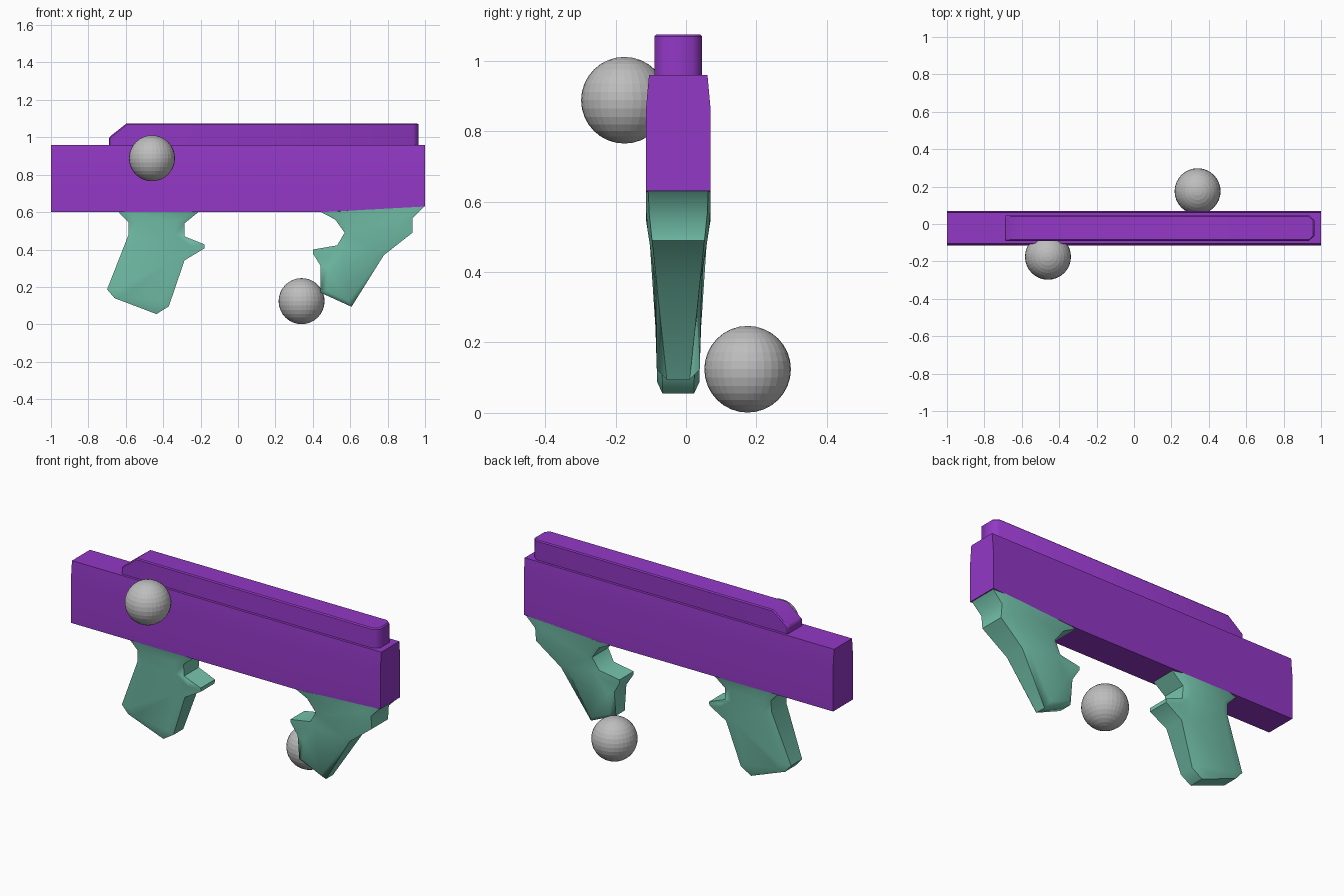
import bpy, bmesh, math
from mathutils import Vector

if "Cube" in bpy.data.objects:
    bpy.data.objects.remove(bpy.data.objects["Cube"])

YC = -0.022  # mid plane of the body


def material(name, color):
    m = bpy.data.materials.new(name)
    m.diffuse_color = (*color, 1)
    m.use_nodes = True
    m.node_tree.nodes["Principled BSDF"].inputs["Base Color"].default_value = m.diffuse_color
    return m


PURPLE = material("purple", (0.29, 0.04, 0.56))
TEAL = material("teal green", (0.18, 0.56, 0.42))
GREY = material("grey", (0.51, 0.51, 0.51))


def loft(name, rings, mat, angle, bevel=0):
    """Skin a row of equal-length point rings and cap both ends."""
    bm = bmesh.new()
    vs = [[bm.verts.new(p) for p in ring] for ring in rings]
    n = len(vs[0])
    for a, b in zip(vs, vs[1:]):
        for i in range(n):
            j = (i + 1) % n
            bm.faces.new((a[i], a[j], b[j], b[i]))
    caps = [bm.faces.new(vs[0]), bm.faces.new(vs[-1])]
    bmesh.ops.recalc_face_normals(bm, faces=bm.faces)
    bmesh.ops.triangulate(bm, faces=caps)
    me = bpy.data.meshes.new(name)
    bm.to_mesh(me)
    bm.free()
    ob = bpy.data.objects.new(name, me)
    bpy.context.collection.objects.link(ob)
    me.materials.append(mat)
    bpy.ops.object.select_all(action='DESELECT')
    ob.select_set(True)
    bpy.context.view_layer.objects.active = ob
    bpy.ops.object.shade_smooth_by_angle(angle=math.radians(angle))
    if bevel:
        mod = ob.modifiers.new("soft edges", 'BEVEL')
        mod.width, mod.segments = bevel, 1
        mod.limit_method = 'ANGLE'
        mod.angle_limit = math.radians(50)
    return ob


# Main body: section lofted along x, underside rising at the rear
def body_ring(x, bottom):
    half = [(0.092, bottom), (0.092, 0.86), (0.083, 0.96)]
    pts = half + [(-y, z) for y, z in reversed(half)]
    return [(x, YC + y, z) for y, z in pts]


loft("body", [body_ring(-1, 0.60), body_ring(0.45, 0.60), body_ring(1, 0.63)],
     PURPLE, 40)


# Top slide: sloped front, clipped rear corners
def slide_ring(y, rear):
    pts = [(-0.69, 0.94), (-0.69, 1.0), (-0.595, 1.075), (rear, 1.075), (rear, 0.94)]
    return [(x, YC + y, z) for x, z in pts]


loft("slide", [slide_ring(-0.068, 0.935), slide_ring(-0.042, 0.965),
               slide_ring(0.042, 0.965), slide_ring(0.068, 0.935)], PURPLE, 50, 0.006)


# Grips: outline at the edges, thicker inner outline pulled toward an axis
def half_width(z):
    t = min(max((z - 0.35) / 0.2, 0), 1)
    return 0.061 + 0.031 * t


def grip(name, outline, top, foot, edge_top, edge_low):
    a, d = Vector(top), Vector(foot) - Vector(top)

    def inner(p):
        p = Vector(p)
        t = min(max((p - a).dot(d) / d.dot(d), 0), 1)
        q = p.lerp(a + d * t, 0.28)
        return (q.x, p.y if p.y > 0.595 else q.y)

    def edge_width(z):
        t = min(max((z - 0.09) / 0.5, 0), 1)
        return edge_low + (edge_top - edge_low) * t

    core = [inner(p) for p in outline]

    def side(s):
        rim = [(x, YC + s * min(edge_width(z), half_width(z)), z) for x, z in outline]
        face = [(x, YC + s * half_width(z), z) for x, z in core]
        return face, rim

    f0, r0 = side(-1)
    f1, r1 = side(1)
    loft(name, [f0, r0, r1, f1], TEAL, 50)


grip("front_grip",
     [(-0.64, 0.602), (-0.585, 0.545), (-0.585, 0.48), (-0.70, 0.187), (-0.66, 0.14),
      (-0.436, 0.055), (-0.37, 0.096), (-0.286, 0.342), (-0.18, 0.406), (-0.18, 0.428),
      (-0.286, 0.47), (-0.286, 0.54), (-0.21, 0.602)],
     (-0.43, 0.62), (-0.51, 0.18), 0.075, 0.045)
grip("rear_grip",
     [(0.44, 0.602), (0.52, 0.56), (0.57, 0.49), (0.53, 0.422), (0.40, 0.40),
      (0.40, 0.38), (0.44, 0.315), (0.44, 0.17), (0.607, 0.094), (0.78, 0.37),
      (0.933, 0.49), (0.933, 0.567), (0.995, 0.63)],
     (0.74, 0.62), (0.55, 0.2), 0.085, 0.032)

# Loose balls
for name, loc in (("upper_ball", (-0.46, -0.175, 0.888)), ("lower_ball", (0.34, 0.175, 0.124))):
    bpy.ops.mesh.primitive_uv_sphere_add(segments=32, ring_count=16, radius=0.123, location=loc)
    ball = bpy.context.object
    ball.name = name
    ball.data.materials.append(GREY)
